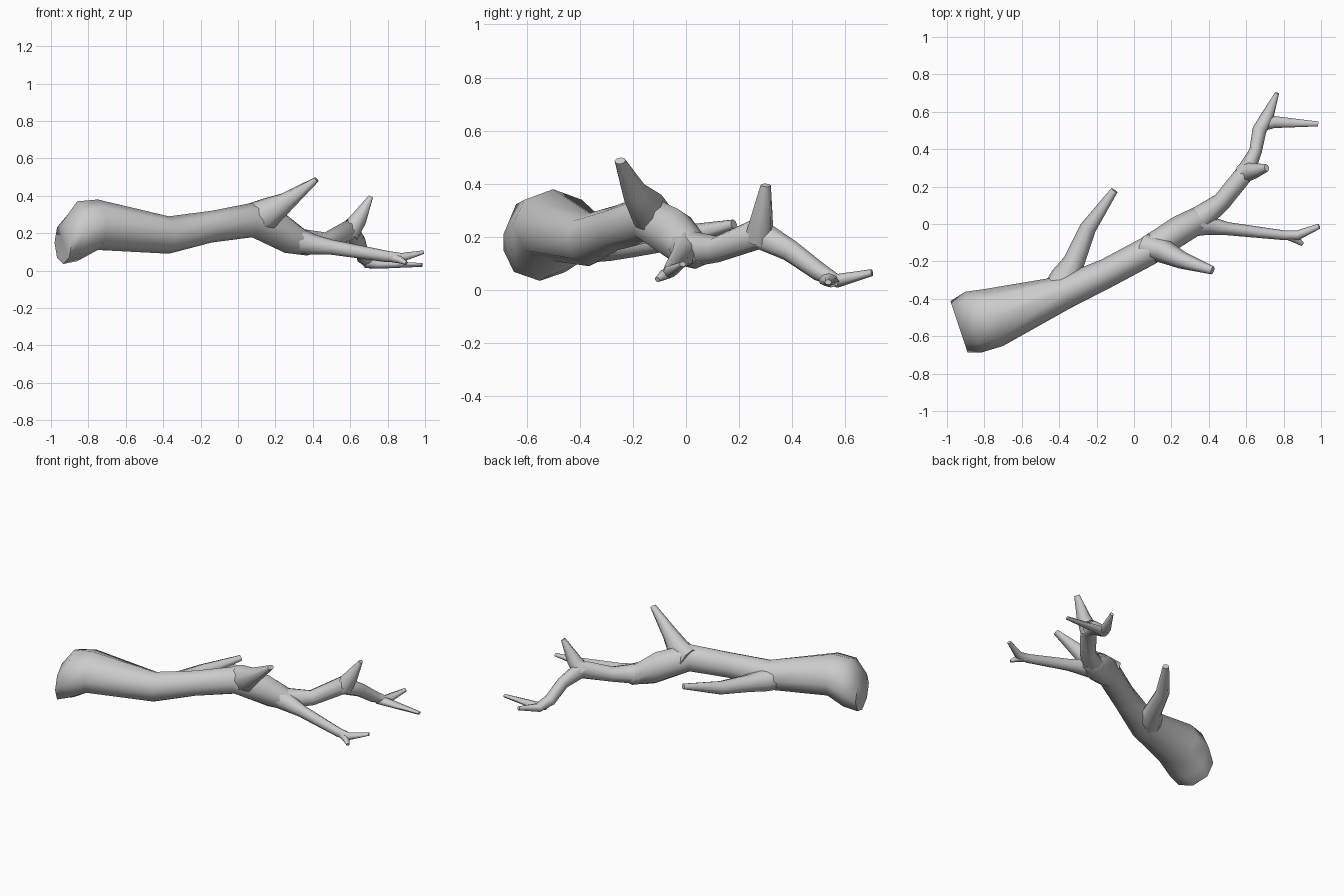
import bpy, bmesh, math
from mathutils import Vector

SIDES = 8

def limb(name, rings, upright=False):
    """Tapered tube; each ring = (x, y, z, side radius, height radius)."""
    bm = bmesh.new()
    pts = [Vector(r[:3]) for r in rings]
    loops = []
    for i, r in enumerate(rings):
        t = pts[min(i + 1, len(pts) - 1)] - pts[max(i - 1, 0)]
        if upright:
            t.z = 0
        t.normalize()
        side = t.cross(Vector((0, 0, 1))).normalized()
        up = side.cross(t)
        loop = []
        for k in range(SIDES):
            a = 2 * math.pi * k / SIDES
            loop.append(bm.verts.new(pts[i] + side * r[3] * math.cos(a) + up * r[4] * math.sin(a)))
        loops.append(loop)
    for a, b in zip(loops, loops[1:]):
        for k in range(SIDES):
            n = (k + 1) % SIDES
            bm.faces.new((a[k], a[n], b[n], b[k]))
    bm.faces.new(loops[0])
    bm.faces.new(loops[-1])
    bmesh.ops.recalc_face_normals(bm, faces=bm.faces)
    me = bpy.data.meshes.new(name)
    bm.to_mesh(me)
    bm.free()
    ob = bpy.data.objects.new(name, me)
    bpy.context.collection.objects.link(ob)
    bpy.ops.object.select_all(action='DESELECT')
    ob.select_set(True)
    bpy.context.view_layer.objects.active = ob
    bpy.ops.object.shade_smooth_by_angle(angle=math.radians(60))
    return ob

# Thick main stem with a swollen butt end
limb("main_stem", [
    (-0.935, -0.55, 0.15, 0.145, 0.115),
    (-0.86, -0.525, 0.21, 0.168, 0.16),
    (-0.75, -0.50, 0.245, 0.16, 0.135),
    (-0.37, -0.365, 0.19, 0.09, 0.10),
    (-0.14, -0.26, 0.235, 0.078, 0.085),
    (0.075, -0.145, 0.27, 0.078, 0.092),
    (0.25, -0.03, 0.20, 0.078, 0.105),
    (0.37, 0.035, 0.145, 0.07, 0.065),
    (0.42, 0.055, 0.14, 0.04, 0.04)], upright=True)

# Low branch on the left of the stem
limb("low_side_branch", [
    (-0.40, -0.35, 0.18, 0.085, 0.075),
    (-0.365, -0.285, 0.178, 0.08, 0.068),
    (-0.32, -0.20, 0.18, 0.058, 0.056),
    (-0.245, -0.02, 0.20, 0.044, 0.044),
    (-0.105, 0.18, 0.248, 0.02, 0.018)])

# Rising stub on the right of the stem
limb("rising_stub", [
    (0.06, -0.12, 0.265, 0.07, 0.09),
    (0.16, -0.145, 0.305, 0.065, 0.085),
    (0.26, -0.195, 0.368, 0.046, 0.052),
    (0.42, -0.248, 0.487, 0.022, 0.015)])

# Fork pointing sideways, with two twigs at its end
limb("right_fork", [
    (0.30, 0.0, 0.165, 0.07, 0.075),
    (0.40, -0.008, 0.14, 0.05, 0.055),
    (0.50, -0.025, 0.125, 0.035, 0.04),
    (0.80, -0.06, 0.075, 0.026, 0.03),
    (0.875, -0.06, 0.07, 0.026, 0.024),
    (0.99, -0.012, 0.098, 0.014, 0.01)])
limb("right_fork_twig", [
    (0.82, -0.06, 0.07, 0.024, 0.025),
    (0.865, -0.08, 0.058, 0.022, 0.02),
    (0.90, -0.108, 0.04, 0.011, 0.01)])

# Fork continuing onward, bending up and then down
limb("back_fork", [
    (0.34, 0.02, 0.155, 0.07, 0.068),
    (0.47, 0.12, 0.155, 0.05, 0.05),
    (0.595, 0.275, 0.215, 0.05, 0.062),
    (0.65, 0.39, 0.15, 0.034, 0.042),
    (0.67, 0.50, 0.07, 0.038, 0.036),
    (0.71, 0.57, 0.035, 0.036, 0.026),
    (0.765, 0.70, 0.066, 0.011, 0.013)])
limb("upright_twig", [
    (0.59, 0.275, 0.20, 0.055, 0.06),
    (0.645, 0.285, 0.275, 0.042, 0.045),
    (0.71, 0.30, 0.395, 0.02, 0.013)])
limb("end_side_twig", [
    (0.68, 0.53, 0.045, 0.035, 0.03),
    (0.75, 0.545, 0.032, 0.032, 0.022),
    (0.985, 0.535, 0.03, 0.013, 0.01)])
